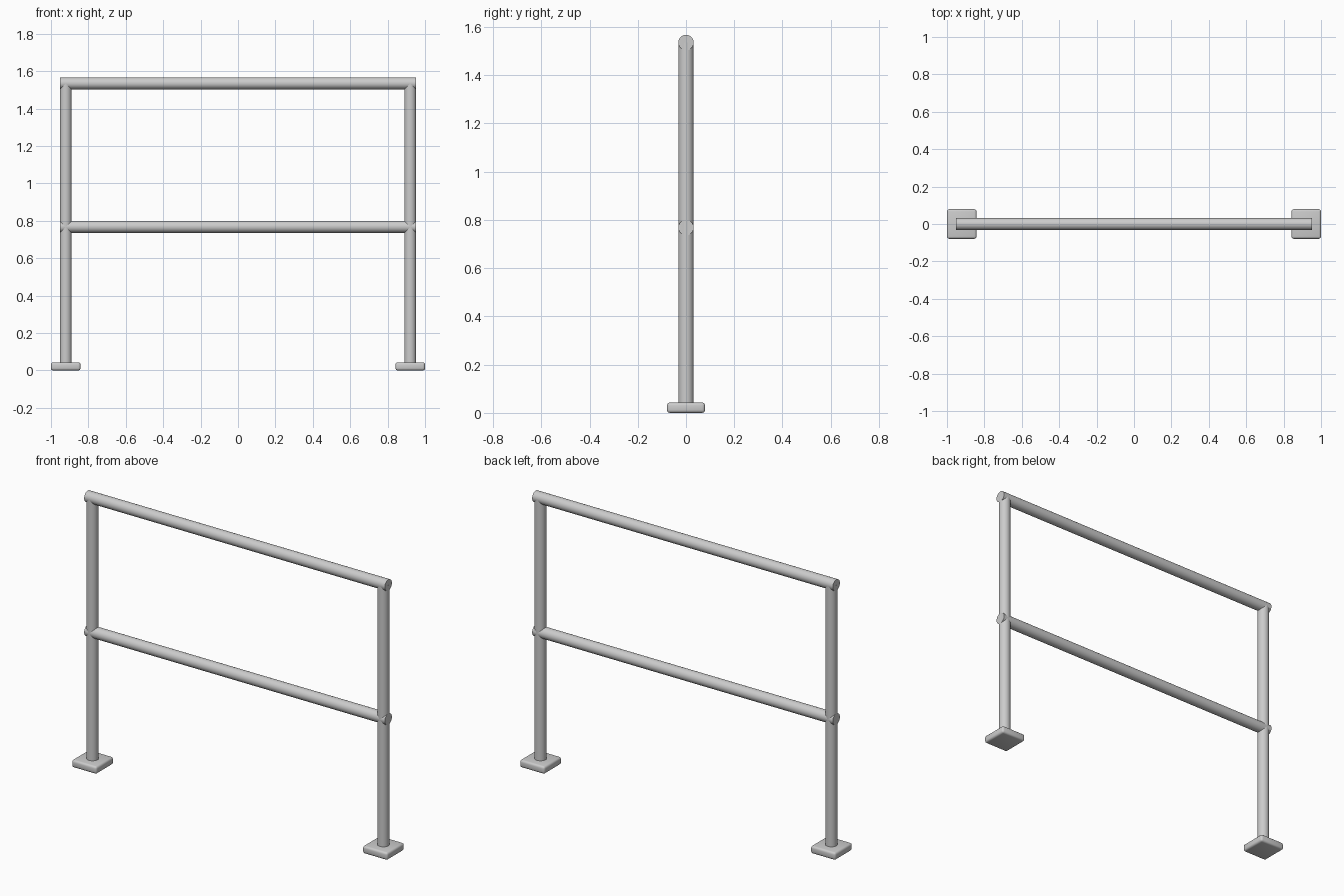
import bpy
import math

if "Cube" in bpy.data.objects:
    bpy.data.objects.remove(bpy.data.objects["Cube"])

POST_X = 0.921
RADIUS = 0.032
RAIL_HALF = 0.952


def smooth(obj):
    bpy.ops.object.select_all(action='DESELECT')
    obj.select_set(True)
    bpy.context.view_layer.objects.active = obj
    bpy.ops.object.shade_smooth_by_angle(angle=math.radians(35))


def tube(name, length, centre, rotation=(0, 0, 0)):
    bpy.ops.mesh.primitive_cylinder_add(vertices=32, radius=RADIUS, depth=length,
                                        location=centre, rotation=rotation)
    obj = bpy.context.object
    obj.name = name
    smooth(obj)


def plate(name, x):
    size = (0.158, 0.158, 0.043)
    bpy.ops.mesh.primitive_cube_add(size=1, location=(x, 0, size[2] / 2))
    obj = bpy.context.object
    obj.name = name
    obj.scale = size
    bpy.ops.object.transform_apply(location=False, rotation=False, scale=True)
    bevel = obj.modifiers.new("rounded_edges", 'BEVEL')
    bevel.width = 0.012
    bevel.segments = 3
    bpy.ops.object.modifier_apply(modifier=bevel.name)
    smooth(obj)


# Posts standing on square base plates
POST_BOTTOM, POST_TOP = 0.02, 1.535
for side, x in (("left", -POST_X), ("right", POST_X)):
    plate(side + "_base_plate", x)
    tube(side + "_post", POST_TOP - POST_BOTTOM, (x, 0, (POST_TOP + POST_BOTTOM) / 2))

# Horizontal rails
for name, z in (("top_rail", 1.535), ("middle_rail", 0.768)):
    tube(name, 2 * RAIL_HALF, (0, 0, z), (0, math.pi / 2, 0))
